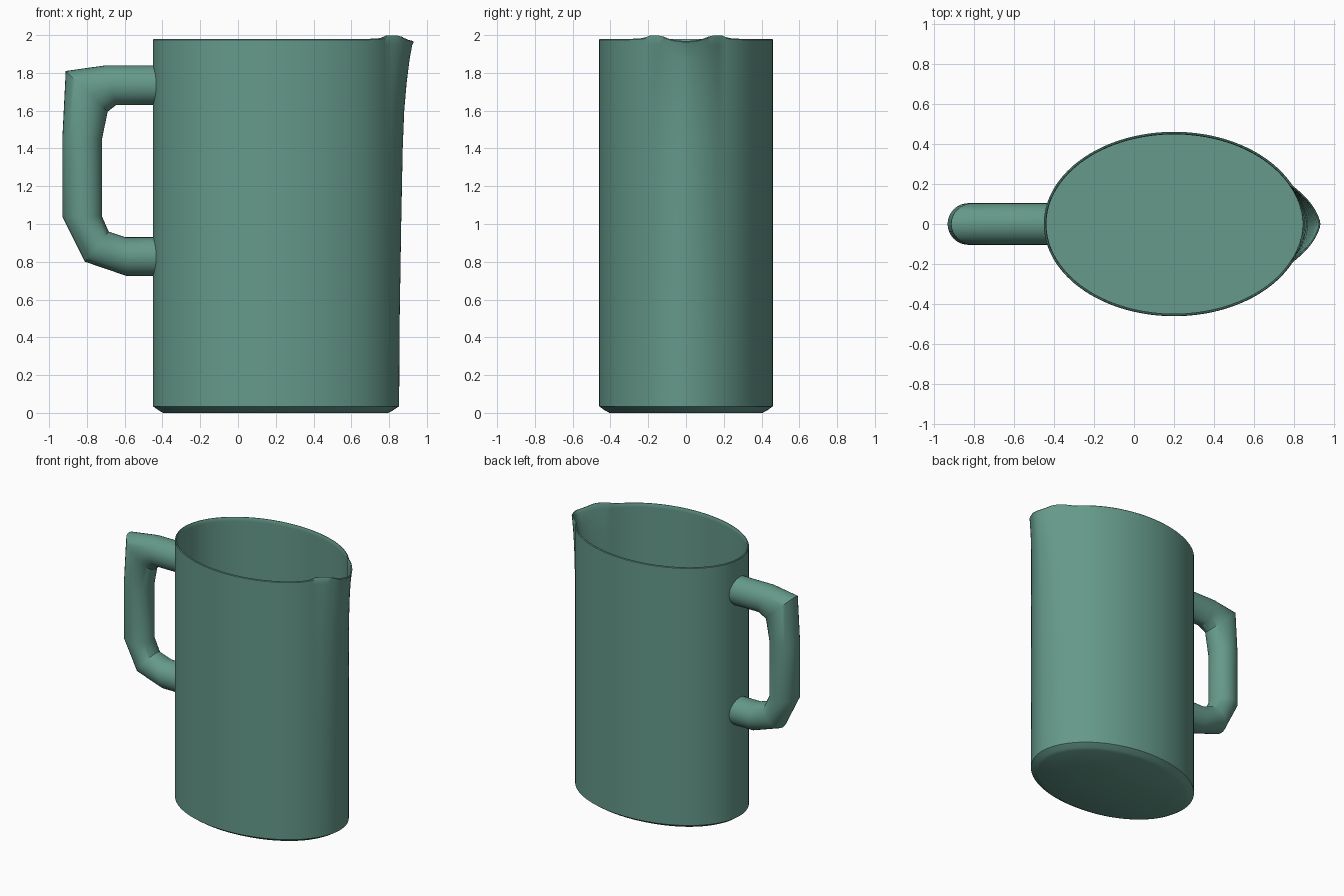
import bpy, bmesh
from math import sin, cos, pi, sqrt, radians

if "Cube" in bpy.data.objects:
    bpy.data.objects.remove(bpy.data.objects["Cube"])

CX, RX, RY = 0.2, 0.65, 0.46      # elliptical footprint
SEG, WALL = 144, 0.013

mat = bpy.data.materials.new("green_glaze")
mat.diffuse_color = (0.13, 0.32, 0.255, 1)
mat.use_nodes = True
mat.node_tree.nodes["Principled BSDF"].inputs["Base Color"].default_value = mat.diffuse_color


def loft(name, rings, caps):
    """Skin a list of closed rings, capping the ring indices in caps."""
    bm = bmesh.new()
    loops = [[bm.verts.new(p) for p in r] for r in rings]
    for a, b in zip(loops, loops[1:]):
        n = len(a)
        for i in range(n):
            j = (i + 1) % n
            bm.faces.new((a[i], a[j], b[j], b[i]))
    for k in caps:
        bm.faces.new(loops[k])
    bmesh.ops.recalc_face_normals(bm, faces=bm.faces)
    me = bpy.data.meshes.new(name)
    bm.to_mesh(me)
    bm.free()
    me.materials.append(mat)
    ob = bpy.data.objects.new(name, me)
    bpy.context.collection.objects.link(ob)
    bpy.ops.object.select_all(action='DESELECT')
    ob.select_set(True)
    bpy.context.view_layer.objects.active = ob
    bpy.ops.object.shade_smooth_by_angle(angle=radians(35))
    return ob


def wall_ring(z, inset, spout, rim=False):
    """Ellipse pulled outward into a pouring lip around +x."""
    pts = []
    for i in range(SEG):
        a = 2 * pi * i / SEG
        x, y, h = CX + (RX - inset) * cos(a), (RY - inset) * sin(a), z
        if x > CX:
            t = min(abs(y) / 0.19, 1)
            x += spout * (1 - t) * (1 + 0.6 * t) if t > 0.15 else spout * (0.9265 + 0.0735 * (1 - (t / 0.15) ** 2))
            if rim:
                d = (abs(y) - 0.155) / 0.055
                h += 0.02 / (1 + d ** 4) - 0.012 * (1 - t)
        pts.append((x, y, h))
    return pts


# jug body: outer wall up, over the rim, inner wall down to the floor
profile = [(0.035, 0.003), (0.5, 0.006), (1.0, 0.014), (1.4, 0.022),
           (1.6, 0.03), (1.75, 0.043), (1.87, 0.058), (1.95, 0.073)]
rings = [wall_ring(0, 0.055, 0.0), wall_ring(0.012, 0.032, 0.0)]
rings += [wall_ring(z, 0, s) for z, s in profile]
rings += [wall_ring(1.975, 0, 0.08, True), wall_ring(1.98, 0.004, 0.081, True),
          wall_ring(1.98, WALL - 0.004, 0.081, True), wall_ring(1.973, WALL, 0.08, True)]
rings += [wall_ring(z, WALL, s) for z, s in reversed(profile)]
loft("jug_body", rings, (0, -1))

# handle: outer/inner outline points (x, z) paired into round sections
sections = [((-0.43, 1.84), (-0.43, 1.63)), ((-0.70, 1.84), (-0.645, 1.63)),
            ((-0.912, 1.81), (-0.69, 1.595)), ((-0.93, 1.45), (-0.72, 1.45)),
            ((-0.93, 1.04), (-0.72, 1.04)), ((-0.81, 0.80), (-0.685, 0.96)),
            ((-0.59, 0.725), (-0.595, 0.93)), ((-0.43, 0.725), (-0.43, 0.93))]
handle = []
for k, ((ox, oz), (ix, iz)) in enumerate(sections):
    ring = []
    for i in range(32):
        a = 2 * pi * i / 32
        c, y = cos(a), 0.104 * sin(a)
        x = (ox + ix) / 2 + (ox - ix) / 2 * c
        z = (oz + iz) / 2 + (oz - iz) / 2 * c
        if k in (0, len(sections) - 1):   # ends follow the body wall
            x = CX - (RX - 0.006) * sqrt(1 - (y / (RY - 0.006)) ** 2)
        ring.append((x, y, z))
    handle.append(ring)
loft("handle", handle, (0, -1))
